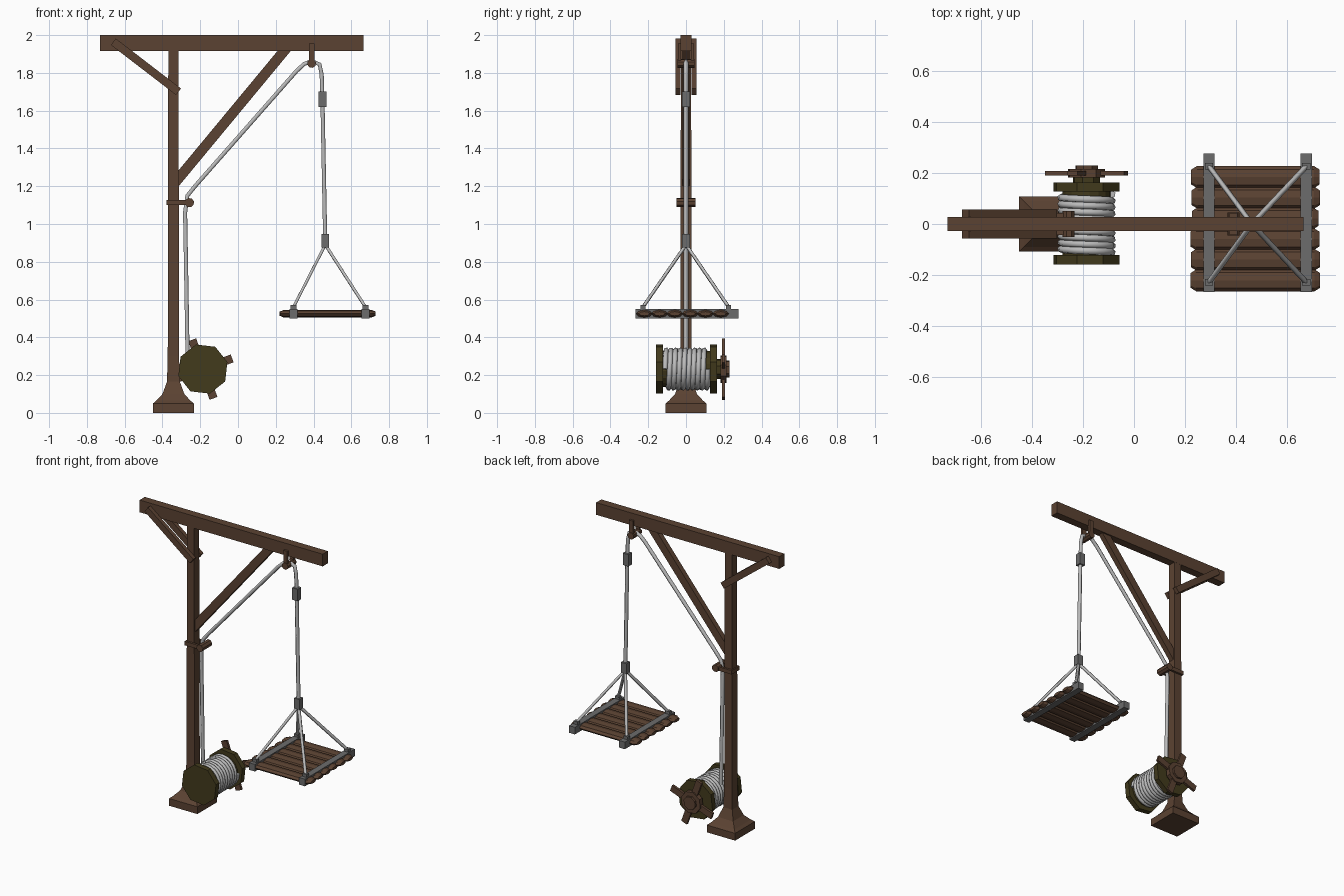
import bpy, bmesh, math, random
from mathutils import Vector, Matrix

if "Cube" in bpy.data.objects:
    bpy.data.objects.remove(bpy.data.objects["Cube"])

random.seed(4)


def mat(name, rgb):
    m = bpy.data.materials.new(name)
    m.diffuse_color = (*rgb, 1)
    m.use_nodes = True
    m.node_tree.nodes["Principled BSDF"].inputs["Base Color"].default_value = m.diffuse_color
    return m


WOOD = mat("wood", (0.105, 0.055, 0.032))
OLIVE = mat("dark_olive_wood", (0.055, 0.043, 0.012))
METAL = mat("grey_metal", (0.15, 0.15, 0.15))
ROPE = mat("rope", (0.5, 0.5, 0.5))


def finish(name, bm, material):
    bmesh.ops.recalc_face_normals(bm, faces=bm.faces)
    me = bpy.data.meshes.new(name)
    bm.to_mesh(me)
    bm.free()
    me.materials.append(material)
    ob = bpy.data.objects.new(name, me)
    bpy.context.collection.objects.link(ob)
    return ob


def box(name, lo, hi, material):
    bm = bmesh.new()
    lo, hi = Vector(lo), Vector(hi)
    bmesh.ops.create_cube(bm, size=1, matrix=Matrix.Translation((lo + hi) / 2)
                          @ Matrix.Diagonal((*(hi - lo), 1)))
    return finish(name, bm, material)


def plank(name, a, b, width, thick, material):
    """Beam between two points lying in a plane of constant y."""
    bm = bmesh.new()
    a, b = Vector(a), Vector(b)
    d = b - a
    rot = Matrix.Rotation(-math.atan2(d.z, d.x), 4, 'Y')
    bmesh.ops.create_cube(bm, size=1, matrix=Matrix.Translation((a + b) / 2) @ rot
                          @ Matrix.Diagonal((d.length, thick, width, 1)))
    return finish(name, bm, material)


def loft(name, axis, centre, rings, sides, rot, material):
    """Stack of regular polygons; rings hold (position, radius u, radius v)."""
    bm = bmesh.new()
    loops = []
    for t, ru, rv in rings:
        loop = []
        for i in range(sides):
            a = math.radians(rot) + math.tau * i / sides
            u, v = ru * math.cos(a), rv * math.sin(a)
            p = {'X': (t, u, v), 'Y': (u, t, v), 'Z': (u, v, t)}[axis]
            loop.append(bm.verts.new(Vector(centre) + Vector(p)))
        loops.append(loop)
    for p, q in zip(loops, loops[1:]):
        for i in range(sides):
            j = (i + 1) % sides
            bm.faces.new((p[i], p[j], q[j], q[i]))
    bm.faces.new(loops[0])
    bm.faces.new(loops[-1])
    return finish(name, bm, material)


def rod(name, centre, y0, y1, r, material, sides=8, rot=16):
    return loft(name, 'Y', centre, [(y0, r, r), (y1, r, r)], sides, rot, material)


def rope(name, pts, r, res=1):
    cu = bpy.data.curves.new(name, 'CURVE')
    cu.dimensions = '3D'
    cu.bevel_depth, cu.bevel_resolution, cu.use_fill_caps = r, res, True
    sp = cu.splines.new('POLY')
    sp.points.add(len(pts) - 1)
    for p, co in zip(sp.points, pts):
        p.co = (*co, 1)
    cu.materials.append(ROPE)
    ob = bpy.data.objects.new(name, cu)
    bpy.context.collection.objects.link(ob)
    bpy.ops.object.select_all(action='DESELECT')
    ob.select_set(True)
    bpy.context.view_layer.objects.active = ob
    bpy.ops.object.convert(target='MESH')
    return bpy.context.object


# post with flared foot
s = math.sqrt(2)
profile = [(0, .108), (.05, .108), (.065, .09), (.1, .058), (.165, .034), (.3, .030), (1.93, .027)]
loft("post", 'Z', (-.342, 0, 0), [(z, h * s, h * s) for z, h in profile], 4, 45, WOOD)

# top beam and braces
box("top_beam", (-.73, -.028, 1.916), (.665, .028, 2.0), WOOD)
plank("long_brace", (-.345, 0, 1.205), (.26, 0, 1.935), .054, .036, WOOD)
for side, y in (("front", -.042), ("back", .042)):
    plank(side + "_short_brace", (-.66, y, 1.965), (-.315, y, 1.70), .043, .028, WOOD)

# rope hanger under the beam
for side, y in (("front", -.035), ("back", .035)):
    box(side + "_hanger_strap", (.375, y - .008, 1.84), (.405, y + .008, 1.955), WOOD)
    box(side + "_guide_strap", (-.365, y - .008, 1.10), (-.25, y + .008, 1.127), WOOD)
rod("hanger_pin", (.39, 0, 1.85), -.046, .046, .024, WOOD)
rod("guide_pin", (-.257, 0, 1.113), -.05, .05, .025, WOOD)
box("guide_back", (-.378, -.043, 1.10), (-.36, .043, 1.127), WOOD)

# main rope
path = [(-.267, .30), (-.272, .6), (-.28, 1.06), (-.268, 1.15), (-.225, 1.203), (.05, 1.515),
        (.31, 1.81), (.35, 1.847), (.39, 1.863), (.432, 1.845), (.443, 1.79), (.447, 1.66),
        (.462, .90)]
rope("main_rope", [(x, 0, z) for x, z in path], .0125)
box("upper_collar", (.426, -.02, 1.62), (.468, .02, 1.702), METAL)
box("lower_collar", (.441, -.02, .875), (.483, .02, .946), METAL)

# platform of flattened logs
for i in range(6):
    y = -.221 + i * .081
    a, b = .22 + random.uniform(0, .008), .73 - random.uniform(0, .008)
    loft(f"platform_log_{i + 1}", 'X', (0, y, .525),
         [(a, .029, .011), (a + .022, .043, .020), (b - .022, .043, .020), (b, .029, .011)],
         8, 0, WOOD)

# clamps and sling
for side, x in (("left", .294), ("right", .675)):
    box(side + "_platform_clamp", (x - .022, -.267, .501), (x + .022, .277, .55), METAL)
    for end, y in (("front", -.228), ("back", .226)):
        box(f"{side}_{end}_lug", (x - .016, y - .013, .545), (x + .016, y + .013, .57), METAL)
        rope(f"{side}_{end}_sling", [(.462, 0, .89), (x, y, .56)], .0105, 0)

# winch drum
C = (-.186, 0, .232)
rod("drum_core", C, -.14, .14, .095, OLIVE, 16)
rod("front_flange", C, -.159, -.122, .135, OLIVE)
rod("back_flange", C, .127, .163, .135, OLIVE)
turns, n = 9, 20
rope("rope_coil", [(C[0] + .1 * math.cos(math.tau * k / n), -.111 + .227 * k / (turns * n),
                    C[2] + .1 * math.sin(math.tau * k / n)) for k in range(turns * n + 1)], .0145)

# crank wheel
rod("crank_collar", C, .16, .187, .055, OLIVE)
rod("crank_hub", C, .183, .215, .076, WOOD)
rod("crank_cap", C, .21, .229, .046, WOOD)
for i in range(4):
    a = math.radians(20 + 90 * i)
    d = Vector((math.cos(a), 0, math.sin(a)))
    base = Vector(C) + Vector((0, .199, 0))
    plank(f"crank_spoke_{i + 1}", base + d * .04, base + d * .165, .044, .017, WOOD)
